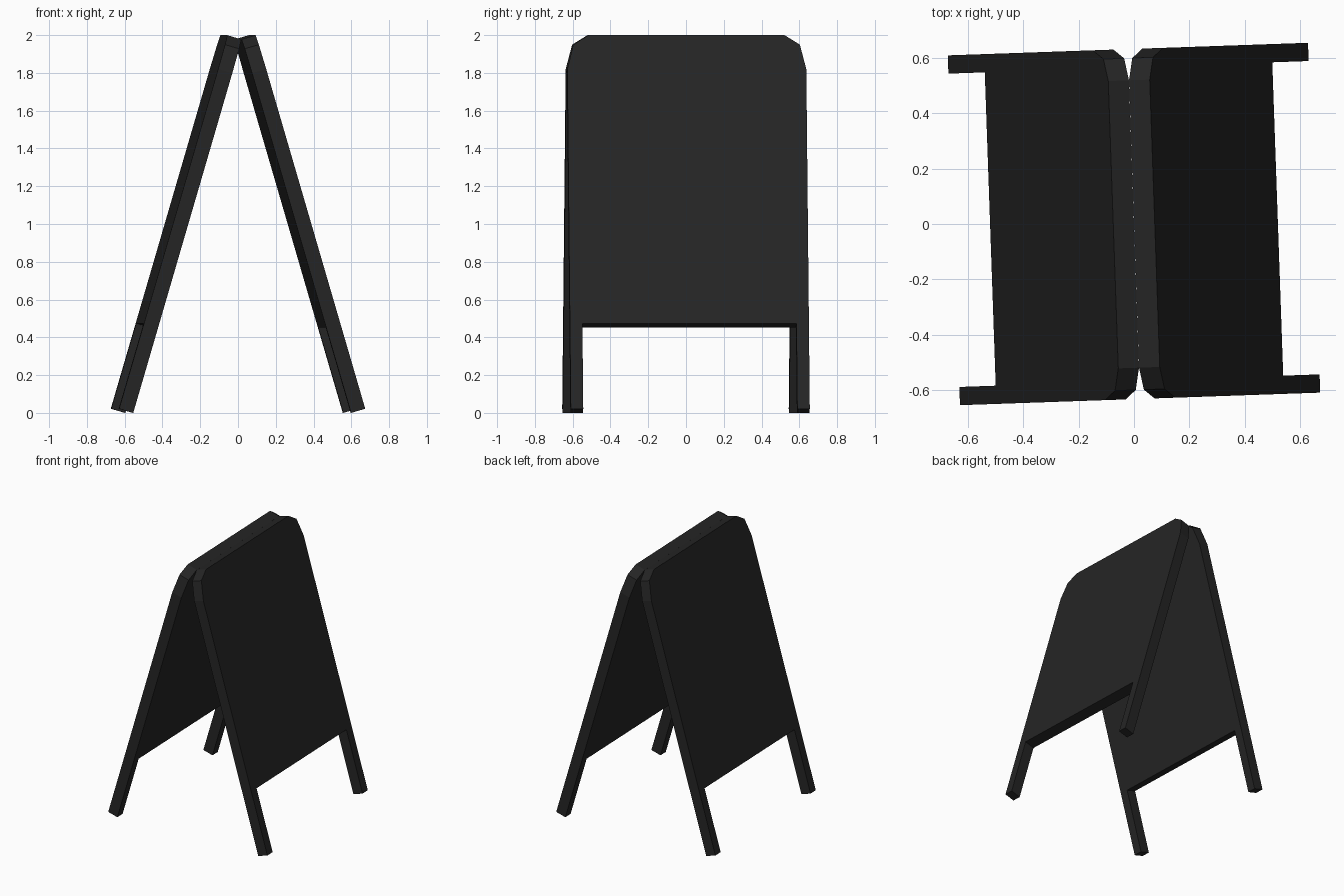
import bpy, bmesh, math
from mathutils import Matrix, Vector

if "Cube" in bpy.data.objects:
    bpy.data.objects.remove(bpy.data.objects["Cube"])

YAW = math.radians(2)          # whole sign is turned slightly
LEAN = math.atan2(0.577, 1.978)
LENGTH, THICK = 2.06, 0.078
HALF_W, LEG_IN, BOARD_BOTTOM = 0.633, 0.567, 0.47

mat = bpy.data.materials.new("charcoal black")
mat.diffuse_color = (0.018, 0.018, 0.018, 1)
mat.use_nodes = True
mat.node_tree.nodes["Principled BSDF"].inputs["Base Color"].default_value = mat.diffuse_color

# Half outline of one board with its leg: (across, along)
half = [(LEG_IN, BOARD_BOTTOM), (LEG_IN, 0), (HALF_W, 0),
        (HALF_W, LENGTH - 0.187), (0.60, LENGTH - 0.052), (0.52, LENGTH)]
outline = half + [(-y, t) for y, t in reversed(half)]


def make_panel(name, side):
    """Extrude the outline, lean it towards the ridge, mirror by side."""
    along = Vector((-math.sin(LEAN), 0, math.cos(LEAN)))
    outward = Vector((math.cos(LEAN), 0, math.sin(LEAN)))
    foot = Vector((0.577, 0, 0))
    bm = bmesh.new()
    verts = [bm.verts.new(foot + Vector((0, y, 0)) + along * t) for y, t in outline]
    face = bm.faces.new(verts)
    ext = bmesh.ops.extrude_face_region(bm, geom=[face], use_keep_orig=True)
    moved = [v for v in ext["geom"] if isinstance(v, bmesh.types.BMVert)]
    bmesh.ops.translate(bm, verts=moved, vec=outward * THICK)
    bm.transform(Matrix.Rotation(YAW, 4, 'Z') @ Matrix.Diagonal((side, 1, 1, 1)))
    bmesh.ops.recalc_face_normals(bm, faces=bm.faces[:])
    me = bpy.data.meshes.new(name)
    bm.to_mesh(me)
    bm.free()
    me.materials.append(mat)
    ob = bpy.data.objects.new(name, me)
    bpy.context.collection.objects.link(ob)


# Two leaning boards meeting at the ridge
make_panel("right_board", 1)
make_panel("left_board", -1)
